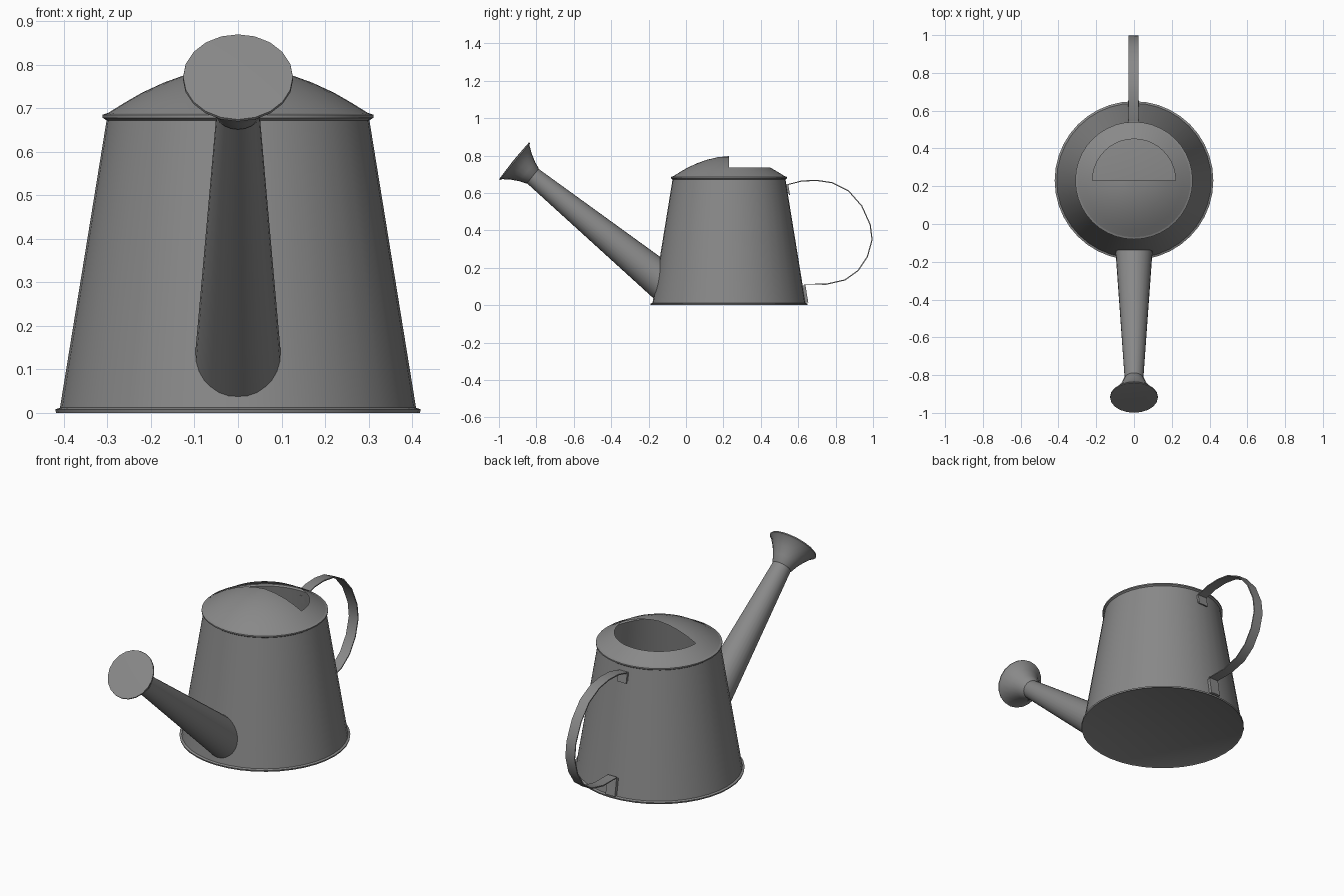
import bpy, bmesh, math
from mathutils import Vector

if "Cube" in bpy.data.objects:
    bpy.data.objects.remove(bpy.data.objects["Cube"])

metal = bpy.data.materials.new("grey metal")
metal.diffuse_color = (0.25, 0.25, 0.25, 1)
metal.use_nodes = True
metal.node_tree.nodes["Principled BSDF"].inputs["Base Color"].default_value = metal.diffuse_color
CY = 0.23  # y of the can's axis


def finish(name, bm, angle=35):
    bmesh.ops.remove_doubles(bm, verts=bm.verts, dist=1e-5)
    me = bpy.data.meshes.new(name)
    bm.to_mesh(me)
    bm.free()
    me.materials.append(metal)
    ob = bpy.data.objects.new(name, me)
    bpy.context.collection.objects.link(ob)
    bpy.ops.object.select_all(action='DESELECT')
    ob.select_set(True)
    bpy.context.view_layer.objects.active = ob
    bpy.ops.object.shade_smooth_by_angle(angle=math.radians(angle))
    return ob


def lathe(name, profile, origin, axis=(0, 0, 1), n=40, skip=None, angle=35):
    """Revolve (radius, distance) pairs around an axis; skip drops faces."""
    w = Vector(axis).normalized()
    u = Vector((1, 0, 0))
    v = w.cross(u)
    o = Vector(origin)
    bm = bmesh.new()
    rings = []
    for r, h in profile:
        if r == 0:
            rings.append([bm.verts.new(o + w * h)] * n)
        else:
            rings.append([bm.verts.new(o + w * h + r * (math.cos(a) * u + math.sin(a) * v))
                          for a in (2 * math.pi * i / n for i in range(n))])
    for k in range(len(rings) - 1):
        for i in range(n):
            if skip and skip(k, i):
                continue
            j = (i + 1) % n
            quad = [rings[k][i], rings[k][j], rings[k + 1][j], rings[k + 1][i]]
            bm.faces.new(list(dict.fromkeys(quad)))
    return finish(name, bm, angle)


# tapered can with base and top rims
lathe("body", [(0, 0.004), (0.41, 0.004), (0.418, 0), (0.42, 0.008), (0.409, 0.012),
               (0.302, 0.672), (0.311, 0.678), (0.311, 0.685), (0.30, 0.689)], (0, CY, 0))

# domed cover, rear half open inside the third ring
lathe("cover", [(0.302, 0.687), (0.26, 0.713), (0.22, 0.736), (0.17, 0.759),
                (0.12, 0.777), (0.06, 0.791), (0, 0.797)], (0, CY, 0),
      skip=lambda k, i: k >= 2 and i < 20)

# spout and sprinkler rose share one slanted axis
base, tip = Vector((0, -0.10, 0.106)), Vector((0, -0.825, 0.695))
axis = tip - base
lathe("spout", [(0.101, 0), (0.049, axis.length)], base, axis, 28)
lathe("rose", [(0.045, -0.012), (0.053, -0.004), (0.066, 0.03), (0.088, 0.07),
               (0.115, 0.108), (0.127, 0.116), (0.126, 0.122), (0, 0.126)],
      tip, axis, 20)

# flat strap handle with fixing tabs at both ends
path = [(0.553, 0.59), (0.545, 0.645), (0.62, 0.664), (0.70, 0.667), (0.78, 0.655),
        (0.87, 0.61), (0.94, 0.53), (0.985, 0.43), (0.995, 0.35), (0.97, 0.26),
        (0.92, 0.185), (0.85, 0.135), (0.75, 0.112), (0.635, 0.112), (0.651, 0.015)]
bm = bmesh.new()
rows = []
for i, p in enumerate(path):
    a, b = Vector(path[max(i - 1, 0)]), Vector(path[min(i + 1, len(path) - 1)])
    t = (b - a).normalized()
    nrm = Vector((-t.y, t.x)) * 0.003
    rows.append([bm.verts.new((x, p[0] + s * nrm.x, p[1] + s * nrm.y))
                 for x, s in ((-0.03, 1), (0.025, 1), (0.025, -1), (-0.03, -1))])
for r0, r1 in zip(rows, rows[1:]):
    for i in range(4):
        j = (i + 1) % 4
        bm.faces.new((r0[i], r0[j], r1[j], r1[i]))
bm.faces.new(rows[0][::-1])
bm.faces.new(rows[-1])
bmesh.ops.recalc_face_normals(bm, faces=bm.faces)
finish("handle", bm)


def tab(name, y0, z0, y1, z1, depth):
    """Small block following the can's wall between two heights."""
    bm = bmesh.new()
    bmesh.ops.create_cube(bm, size=1)
    for v in bm.verts:
        top = v.co.z > 0
        y = (y1 if top else y0) + (depth if v.co.y > 0 else -0.004)
        v.co = (-0.0025 + v.co.x * 0.056, y, z1 if top else z0)
    finish(name, bm)


tab("upper_tab", 0.546, 0.60, 0.539, 0.645, 0.008)
tab("lower_tab", 0.639, 0.015, 0.625, 0.105, 0.014)
